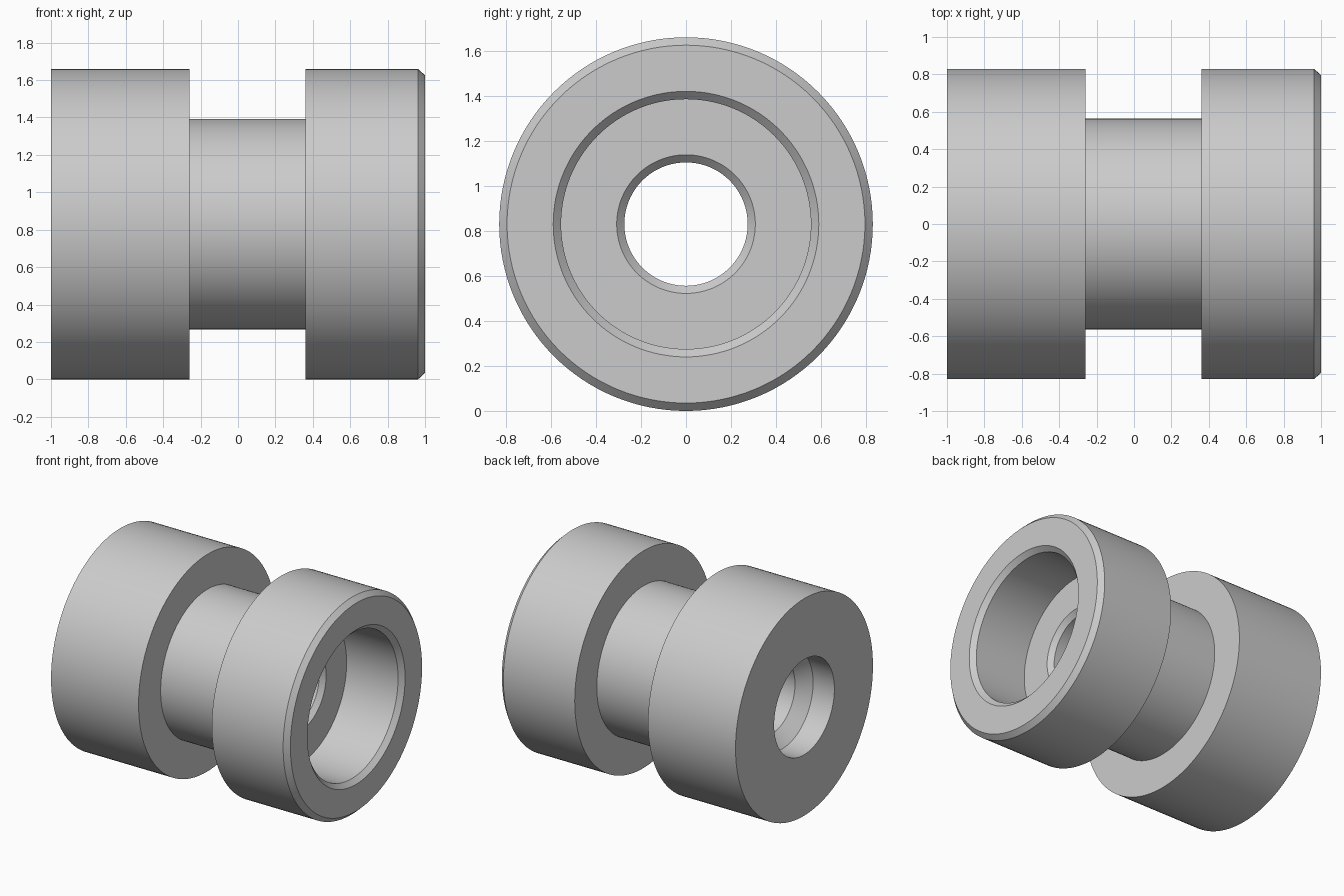
import bpy, bmesh
from math import cos, sin, tau, radians

if "Cube" in bpy.data.objects:
    bpy.data.objects.remove(bpy.data.objects["Cube"])

SEGMENTS = 128
AXIS_Z = 0.83


def lathe_x(name, profile):
    """Revolve a closed (x, radius) profile around the horizontal x axis."""
    bm = bmesh.new()
    rings = []
    for x, r in profile:
        rings.append([bm.verts.new((x, r * cos(tau * i / SEGMENTS),
                                    AXIS_Z + r * sin(tau * i / SEGMENTS)))
                      for i in range(SEGMENTS)])
    for a, b in zip(rings, rings[1:] + rings[:1]):
        for i in range(SEGMENTS):
            j = (i + 1) % SEGMENTS
            bm.faces.new((a[i], b[i], b[j], a[j]))
    bmesh.ops.recalc_face_normals(bm, faces=bm.faces)
    mesh = bpy.data.meshes.new(name)
    bm.to_mesh(mesh)
    bm.free()
    obj = bpy.data.objects.new(name, mesh)
    bpy.context.collection.objects.link(obj)
    bpy.context.view_layer.objects.active = obj
    obj.select_set(True)
    bpy.ops.object.shade_smooth_by_angle(angle=radians(20))
    return obj


# Outside: rear collar, neck, front collar with chamfered rim
outside = [(-1, 0.83), (-0.26, 0.83), (-0.26, 0.563), (0.36, 0.563),
           (0.36, 0.83), (0.963, 0.83), (1, 0.795)]

# Inside: wide chamfered socket, narrow bore, wider rear hole with tapered step
inside = [(1, 0.59), (0.965, 0.555), (0.53, 0.555), (0.53, 0.308),
          (0.495, 0.274), (-0.73, 0.274), (-0.82, 0.364), (-1, 0.364)]

lathe_x("grooved_bushing", outside + inside)
